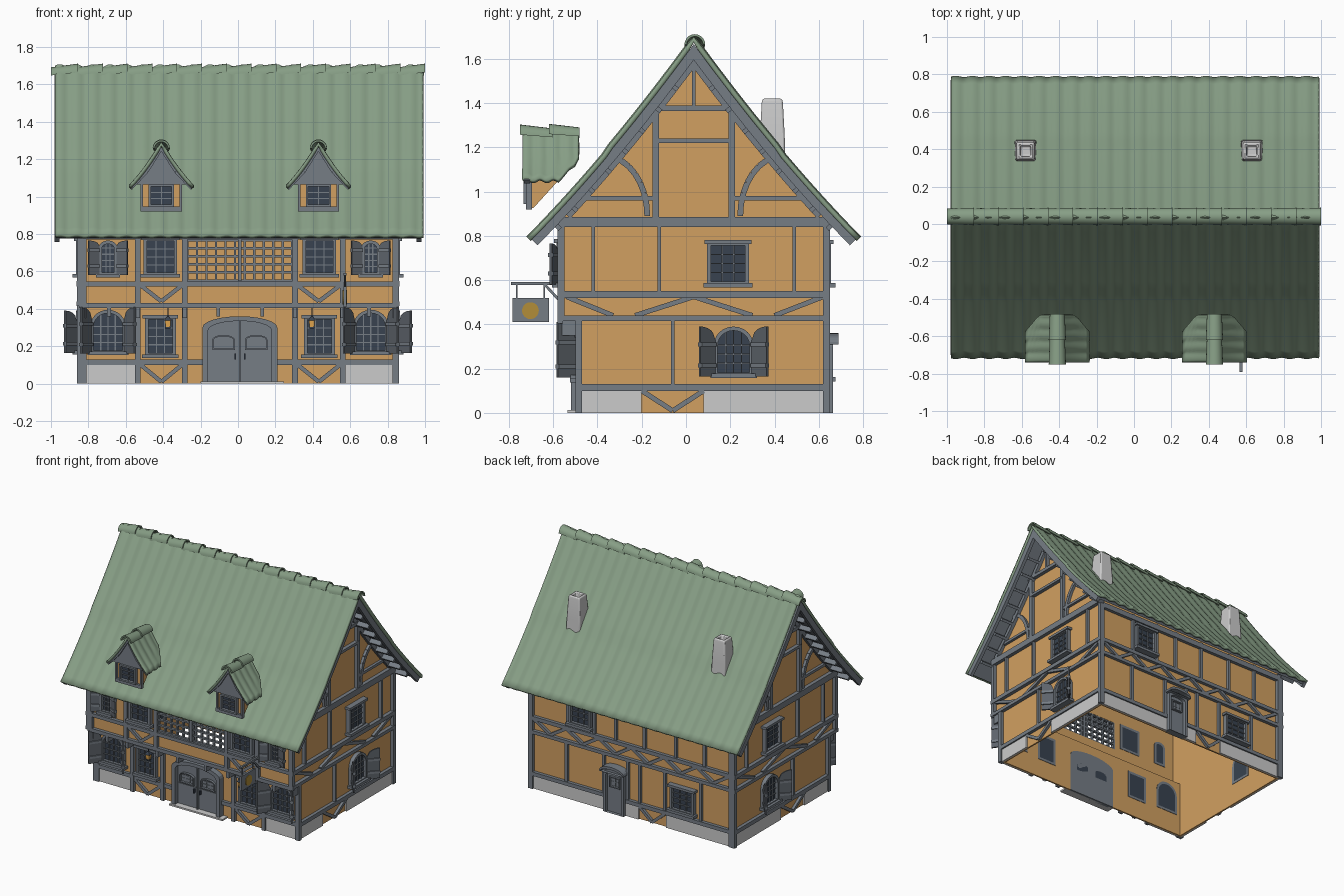
import bpy, bmesh
from math import pi, sin, cos, sqrt, hypot, radians
from mathutils import Vector

if "Cube" in bpy.data.objects:
    bpy.data.objects.remove(bpy.data.objects["Cube"])

COL = dict(wall=(.64, .35, .12, 1), timber=(.18, .205, .235, 1), tile=(.24, .34, .235, 1),
           dark=(.04, .055, .08, 1), shutter=(.11, .125, .145, 1), gold=(.45, .27, .04, 1), lamp=(.8, .4, .08, 1))
MAT, PARTS = {}, {}
for k, c in COL.items():
    MAT[k] = bpy.data.materials.new(k)
    MAT[k].diffuse_color = c

def part(name, col=None):
    return PARTS.setdefault(name, (bmesh.new(), col))[0]

def loft(bm, rings):
    """Closed solid through rings of equal size."""
    vs = [[bm.verts.new(p) for p in r] for r in rings]
    n = len(vs[0])
    for a, b in zip(vs, vs[1:]):
        for i in range(n):
            bm.faces.new((a[i], a[(i + 1) % n], b[(i + 1) % n], b[i]))
    bm.faces.new(vs[0][::-1])
    bm.faces.new(vs[-1])

# Frames map (along wall, up, outward) to world
FL = lambda u, v, d: (u, -.475 - d, v)
FU = lambda u, v, d: (u, -.555 - d, v)
BK = lambda u, v, d: (u, .625 + d, v)
RT = lambda u, v, d: (.835 + d, u, v)
LT = lambda u, v, d: (-.835 - d, u, v)
YC = .035

def prism(bm, F, pts, d0, d1):
    loft(bm, [[F(u, v, d) for u, v in pts] for d in (d0, d1)])

def rect(bm, F, u0, u1, v0, v1, d0=0, d1=.025):
    prism(bm, F, [(u0, v0), (u1, v0), (u1, v1), (u0, v1)], d0, d1)

def path(bm, F, pts, w=.022, d0=0, d1=.02):
    for (a, b), (c, e) in zip(pts, pts[1:]):
        l = hypot(c - a, e - b)
        x, y = -(e - b) / l * w / 2, (c - a) / l * w / 2
        prism(bm, F, [(a - x, b - y), (c - x, e - y), (c + x, e + y), (a + x, b + y)], d0, d1)

def outline(u, v0, v1, w, rise):
    n = 12 if rise else 1
    return [(u - w / 2, v0), (u + w / 2, v0)] + [
        (u + w / 2 * cos(pi * k / n), v1 - rise + rise * sin(pi * k / n)) for k in range(n + 1)]

def frame(bm, F, o, i, d0, d1):
    for k in range(len(o)):
        j = (k + 1) % len(o)
        if o[k] != o[j]:
            prism(bm, F, [o[k], o[j], i[j], i[k]], d0, d1)

def window(F, u, v0, v1, w, rise=0, cols=3, rows=4, t=.018, sill=True):
    bm = part("window_frames", "timber")
    inner = outline(u, v0 + t, v1 - t, w - 2 * t, max(0, rise - t) if rise else 0)
    frame(bm, F, outline(u, v0, v1, w, rise), inner, -.015, .03)
    prism(part("window_glass", "dark"), F, inner, -.015, .008)
    for c in range(1, cols):
        x = u - w / 2 + t + (w - 2 * t) * c / cols
        top = v1 - t - (rise * (1 - sqrt(max(0, 1 - ((x - u) / (w / 2)) ** 2))) if rise else 0)
        rect(bm, F, x - .003, x + .003, v0 + t, top, 0, .016)
    top = v1 - rise if rise else v1 - t
    for r in range(1, rows + (1 if rise else 0)):
        z = v0 + t + (top - v0 - t) * r / rows
        rect(bm, F, u - w / 2 + t, u + w / 2 - t, z - .003, z + .003, 0, .016)
    if sill:
        rect(bm, F, u - w / 2 - .015, u + w / 2 + .015, v0 - .008, v0 + .012, 0, .05)
        if not rise:
            rect(bm, F, u - w / 2 - .012, u + w / 2 + .012, v1 - .012, v1 + .006, 0, .042)

def shutters(F, u, v0, v1, w, rise, ang, lw=None):
    bm, h = part("shutters", "shutter"), lw or w / 2
    for s in (-1, 1):
        G = lambda a, b, c: F(u + s * (w / 2 + a * cos(ang) - c * sin(ang)), b, .025 + a * sin(ang) + c * cos(ang))
        pts = [(0, v0), (h, v0)] + [(h * k / 6, v1 - rise + rise * sqrt(1 - (1 - k / 6) ** 2)) for k in range(6, -1, -1)]
        prism(bm, G, pts, 0, .012)
        for z in (v0 + .04, v1 - rise - .03):
            rect(part("shutter_straps", "timber"), G, 0, h, z, z + .018, -.006, .02)

def zigzag(F, u0, u1, n, v0=.44, v1=.525, up=0):
    for k in range(n):
        a, b = u0 + (u1 - u0) * k / n, u0 + (u1 - u0) * (k + 1) / n
        va, vb = (v0, v1) if (k + up) % 2 else (v1, v0)
        path(T, F, [(a, va), (b, vb)])

# Roof profile: o is distance from ridge, t is depth below the surface
def P(o, t):
    m = -1.38 + .48 * o
    z, L = 1.70 - 1.38 * o + .24 * o * o, sqrt(1 + m * m)
    return (o + m * t / L, z - t / L) if o + m * t / L > 0 else (0, z - t * L)

def band(bm, F, o1, t0, t1, d0, d1):
    for s in (-1, 1):
        os = [o1 * k / 8 for k in range(9)]
        pts = [P(o, t0) for o in os] + [P(o, t1) for o in reversed(os)]
        prism(bm, F, [(YC + s * o, z) for o, z in pts], d0, d1)

# Plaster shell, open below
W, T, S = part("plaster_walls", "wall"), part("timber_frame", "timber"), part("stone_base")
rect(W, FL, -.835, .835, 0, .43, -.012, 0)
rect(W, BK, -.835, .835, 0, .9, -.012, 0)
for u0, u1, v0, v1 in ((-.835, -.27, .42, .9), (.29, .835, .42, .9), (-.27, .29, .42, .55), (-.27, .29, .77, .9)):
    rect(W, FU, u0, u1, v0, v1, -.012, 0)
rect(W, FL, -.835, .835, .418, .43, 0, .08)
gable = [P(o, .055) for o in (.5, .4, .3, .2, .1, 0)]
side = [(-.475, 0), (.625, 0), (.625, .88)] + [(YC + o, z) for o, z in gable]
side += [(YC - o, z) for o, z in gable[-2::-1]] + [(-.555, .88), (-.555, .43), (-.475, .43)]
for F in (RT, LT):
    prism(W, F, side, -.012, 0)

# Front timber
posts = (-.825, -.535, -.285, .305, .56, .84)
for u in posts:
    rect(T, FL, u - .015, u + .015, 0, .42)
    rect(T, FU, u - .015, u + .015, .42, .85)
    rect(T, FL, u - .011, u + .011, .35, .42, .02, .085)
for u in (-.69, -.105, .13, .7):
    rect(T, FL, u - .01, u + .01, .36, .42, 0, .1)
for a, b in ((-.835, -.19), (.21, .835)):
    rect(T, FL, a, b, .1, .128, 0, .022)
for v0, v1 in ((.405, .432), (.52, .546), (.77, .8)):
    rect(T, FU, -.85, .86, v0, v1)
for a, b in ((-.52, -.3), (.32, .545)):
    zigzag(FU, a, b, 2)
    zigzag(FL, a, b, 2, .01, .1)
for a, b in ((-.825, -.55), (.575, .84)):
    rect(S, FL, a, b, 0, .1, 0, .014)

# Front openings
for u in (-.415, .435):
    window(FL, u, .145, .36, .165)
    window(FU, u, .575, .78, .18)
for u in (-.695, .71):
    window(FL, u, .16, .395, .19, .09, 4, 3)
    shutters(FL, u, .16, .41, .19, .07, radians(55))
    window(FU, u, .575, .765, .1, .04, 3, 4)
    shutters(FU, u, .58, .765, .1, .03, radians(25), .062)

# Balcony lattice
L = part("lattice", "timber")
for k in range(12):
    u = -.27 + .56 * k / 11
    rect(L, FU, u - .006, u + .006, .55, .77, -.012, .006)
for k in range(6):
    v = .552 + .215 * k / 5
    rect(L, FU, -.27, .29, v - .006, v + .006, -.01, .01)
rect(L, FU, 0, .02, .55, .77, -.01, .02)

# Double front door and single back door
D = part("doors", "timber")
frame(D, FL, outline(.01, 0, .36, .4, .06), outline(.01, 0, .335, .34, .05), -.015, .045)
prism(D, FL, outline(.01, 0, .335, .34, .05), -.015, .012)
for s in (-1, 1):
    rect(D, FL, .01 + s * .012, .01 + s * .165, .02, .17, .01, .018)
    window(FL, .01 + s * .087, .18, .26, .12, .025, 3, 2, .008, False)
    rect(part("door_handles", "dark"), FL, .01 + s * .025 - .004, .01 + s * .025 + .004, .13, .16, .018, .035)
rect(T, FL, .005, .015, 0, .335, .01, .026)
rect(S, FL, -.2, .245, 0, .012, 0, .06)
frame(D, BK, outline(.14, 0, .33, .17, .03), outline(.14, 0, .305, .13, .025), -.015, .04)
prism(D, BK, outline(.14, 0, .305, .13, .025), -.015, .014)
window(BK, .14, .19, .27, .09, 0, 2, 2, .008, False)
frame(D, BK, outline(.14, .31, .36, .2, .04), outline(.14, .31, .34, .18, .025), .0, .065)

# Back timber and windows
for u in (-.825, .84):
    rect(T, BK, u - .015, u + .015, 0, .85)
for u in (-.57, -.27, -.06, .04, .24, .55):
    rect(T, BK, u - .011, u + .011, .1, .42, 0, .018)
for u in (-.6, -.36, -.1, .14, .32, .54):
    rect(T, BK, u - .011, u + .011, .54, .85, 0, .018)
for v0, v1 in ((.415, .44), (.52, .548), (.8, .84)):
    rect(T, BK, -.85, .86, v0, v1)
for a, b in ((-.84, .05), (.23, .84)):
    rect(T, BK, a, b, .1, .128)
zigzag(BK, -.81, .82, 12)
zigzag(BK, -.27, -.06, 2, .01, .1)
for a, b in ((-.825, -.28), (-.05, .055), (.225, .84)):
    rect(S, BK, a, b, 0, .1, 0, .014)
window(BK, -.42, .15, .34, .2)
window(BK, .43, .575, .775, .18)

# Both gable ends
for F in (RT, LT):
    for a, b in ((-.475, -.2), (.08, .625)):
        rect(S, F, a, b, 0, .1, 0, .014)
    zigzag(F, -.2, .08, 2, .01, .1)
    rect(T, F, -.5, .65, .1, .13)
    for u, v0, v1, w in ((-.485, 0, .42, .03), (.635, 0, .88, .03), (-.565, .42, .88, .03), (-.06, .13, .42, .014),
                         (-.42, .54, .85, .016), (-.12, .54, .85, .016), (.49, .54, .85, .016),
                         (YC - .172, .88, 1.38, .03), (YC + .172, .88, 1.38, .03), (YC, 1.38, 1.6, .018)):
        rect(T, F, u - w / 2, u + w / 2, v0, v1)
    for a, b, v0, v1 in ((-.58, .65, .415, .44), (-.58, .65, .52, .55), (-.57, .64, .84, .886),
                         (YC - .21, YC + .21, 1.365, 1.39), (-.14, .21, 1.22, 1.24)):
        rect(T, F, a, b, v0, v1, 0, .028)
    zigzag(F, -.54, -.33, 1)
    zigzag(F, -.23, .3, 2, up=1)
    zigzag(F, .4, .62, 1, up=1)
    zigzag(F, -.33, -.23, 0)
    for s in (-1, 1):
        path(T, F, [(YC + s * .17, .97), (YC + s * .5, .97)], .02)
        path(T, F, [(YC + s * (.4 - .19 * cos(a * pi / 16)), .89 + .27 * sin(a * pi / 16)) for a in range(9)], .026)
        for k in range(8):
            a, b = P(.14 + .075 * k, .05), P(.14 + .075 * k, .085)
            path(T, F, [(YC + s * a[0], a[1]), (YC + s * b[0], b[1])], .02, 0, .12)
    band(T, F, .62, .055, .085, 0, .025)
    band(T, F, .75, .02, .062, .12, .145)
    window(F, .19, .575, .775, .19)
    window(F, .215, .165, .39, .18, .085, 4, 3)
    shutters(F, .215, .165, .39, .18, .06, radians(42))

# Roof: under-boards, wavy tile sheet, ridge tiles
band(part("roof_boards", "timber"), lambda u, v, d: (d, u, v), .745, .022, .042, -.965, .975)

def sheet(name, fn, nu, nv, thick):
    bm = bmesh.new()
    g = [[bm.verts.new(fn(i / nu, j / nv)) for j in range(nv + 1)] for i in range(nu + 1)]
    for i in range(nu):
        for j in range(nv):
            bm.faces.new((g[i][j], g[i + 1][j], g[i + 1][j + 1], g[i][j + 1]))
    PARTS[name] = (bm, "tile")
    return thick

def main_roof(s, t):
    o = (2 * t - 1) * .755
    q, z = P(abs(o), .012 - .005 * sin(2 * pi * 22 * s) - (.006 if abs(o) < .41 else 0))
    return (-.975 + 1.965 * s, YC + (q if o > 0 else -q), z)
SOLID = {"main_roof": sheet("main_roof", main_roof, 132, 40, .02)}

def barrel(bm, p, q, r, r2):
    p, q = Vector(p), Vector(q)
    x = (q - p).cross(Vector((0, 0, 1))).normalized()
    def ring(c, r):
        arc = [(cos(k * pi / 10), sin(k * pi / 10)) for k in range(11)]
        return [c + x * r * a + Vector((0, 0, r * b)) for a, b in arc] + \
               [c + x * (r - .01) * a + Vector((0, 0, (r - .01) * b)) for a, b in reversed(arc)]
    loft(bm, [ring(p, r), ring(q, r2)])
R = part("ridge_tiles", "tile")
for k in range(15):
    x = -1 + k * .1325
    barrel(R, (x, YC + .005, 1.648), (x + .145, YC + .005, 1.664), .043, .047)

# Dormers
for n, cx in (("left", -.41), ("right", .43)):
    FD = lambda u, v, d: (cx + u, -.705 - d, v)
    FS = lambda u, v, d: (cx + d, u, v)
    for s in (-1, 1):
        prism(part("dormer_cheeks", "wall"), FS, [(-.705, .925), (-.69, .925), (-.54, 1.09), (-.705, 1.09)], s * .1, s * .088)
    rect(W, FD, -.1, .1, .93, 1.07, -.01, 0)
    window(FD, 0, .945, 1.065, .135, 0, 2, 3, .012, False)
    G = part("dormer_timber", "timber")
    prism(G, FD, [(-.15, 1.065), (.15, 1.065), (0, 1.26)], -.005, .015)
    rect(G, FD, -.11, .11, .92, .946, -.01, .018)
    for s in (-1, 1):
        rect(G, FD, s * .097, s * .11, .92, 1.07, -.01, .016)
        path(G, FD, [(s * .165, 1.045), (s * .08, 1.135), (0, 1.262)], .022, 0, .028)
    def cap(s, t):
        o = (2 * t - 1) * .167
        z = 1.278 - 1.7 * abs(o) + 2 * o * o
        back = min(-.485, -.485 - (1.14 - z))
        y = -.737 + (back + .737) * s
        return (cx + o, y, z + .006 * sin(2 * pi * (y + .737) / .062))
    SOLID["dormer_roof_" + n] = sheet("dormer_roof_" + n, cap, 24, 16, .018)
    barrel(R, (cx, -.75, 1.257), (cx, -.6, 1.245), .046, .04)
    barrel(R, (cx, -.62, 1.26), (cx, -.482, 1.25), .046, .04)

# Chimneys
C = part("chimneys")
for cx in (-.58, .63):
    sq = lambda h, z: [(cx + a * h, .39 + b * h, z) for a, b in ((-1, -1), (1, -1), (1, 1), (-1, 1))]
    loft(C, [sq(.06, 1.1), sq(.056, 1.25), sq(.048, 1.4), sq(.044, 1.42), sq(.028, 1.42), sq(.026, 1.36)])

# Hanging sign
FX = lambda u, v, d: (.572 + d, u, v)
H = part("sign", "timber")
rect(H, FX, -.785, -.62, .41, .52, -.008, .008)
rect(H, FX, -.79, -.56, .577, .592, -.007, .007)
path(H, FX, [(-.565, .5), (-.64, .582)], .012, -.005, .005)
for y in (-.765, -.64):
    rect(H, FX, y - .004, y + .004, .52, .58, -.003, .003)
prism(part("sign_disc", "gold"), FX, [(-.703 + .038 * cos(k * pi / 12), .462 + .038 * sin(k * pi / 12)) for k in range(24)], -.012, .012)

# Lanterns
for cx in (-.375, .395):
    sq = lambda h, z: [(cx + a * h, -.53 + b * h, z) for a, b in ((-1, -1), (1, -1), (1, 1), (-1, 1))]
    loft(part("lantern_glass", "lamp"), [sq(.012, .302), sq(.016, .34)])
    K = part("lantern_metal", "dark")
    loft(K, [sq(.014, .296), sq(.014, .303)])
    loft(K, [sq(.021, .338), sq(.005, .358)])
    loft(K, [sq(.003, .355), sq(.003, .41)])

# Turn every part into an object
for name, (bm, col) in PARTS.items():
    bmesh.ops.recalc_face_normals(bm, faces=bm.faces[:])
    me = bpy.data.meshes.new(name)
    bm.to_mesh(me)
    bm.free()
    ob = bpy.data.objects.new(name, me)
    bpy.context.collection.objects.link(ob)
    if col:
        me.materials.append(MAT[col])
    if name in SOLID:
        m = ob.modifiers.new("thickness", 'SOLIDIFY')
        m.thickness, m.offset = SOLID[name], 0
    if name == "chimneys":
        m = ob.modifiers.new("rounded", 'BEVEL')
        m.width, m.segments = .008, 2
    if name in SOLID or name in ("ridge_tiles", "chimneys"):
        bpy.ops.object.select_all(action='DESELECT')
        ob.select_set(True)
        bpy.context.view_layer.objects.active = ob
        bpy.ops.object.shade_smooth_by_angle(angle=radians(35))

for m in bpy.data.materials:
    if m.users and not m.is_grease_pencil:
        m.use_nodes = True
        m.node_tree.nodes["Principled BSDF"].inputs["Base Color"].default_value = m.diffuse_color
